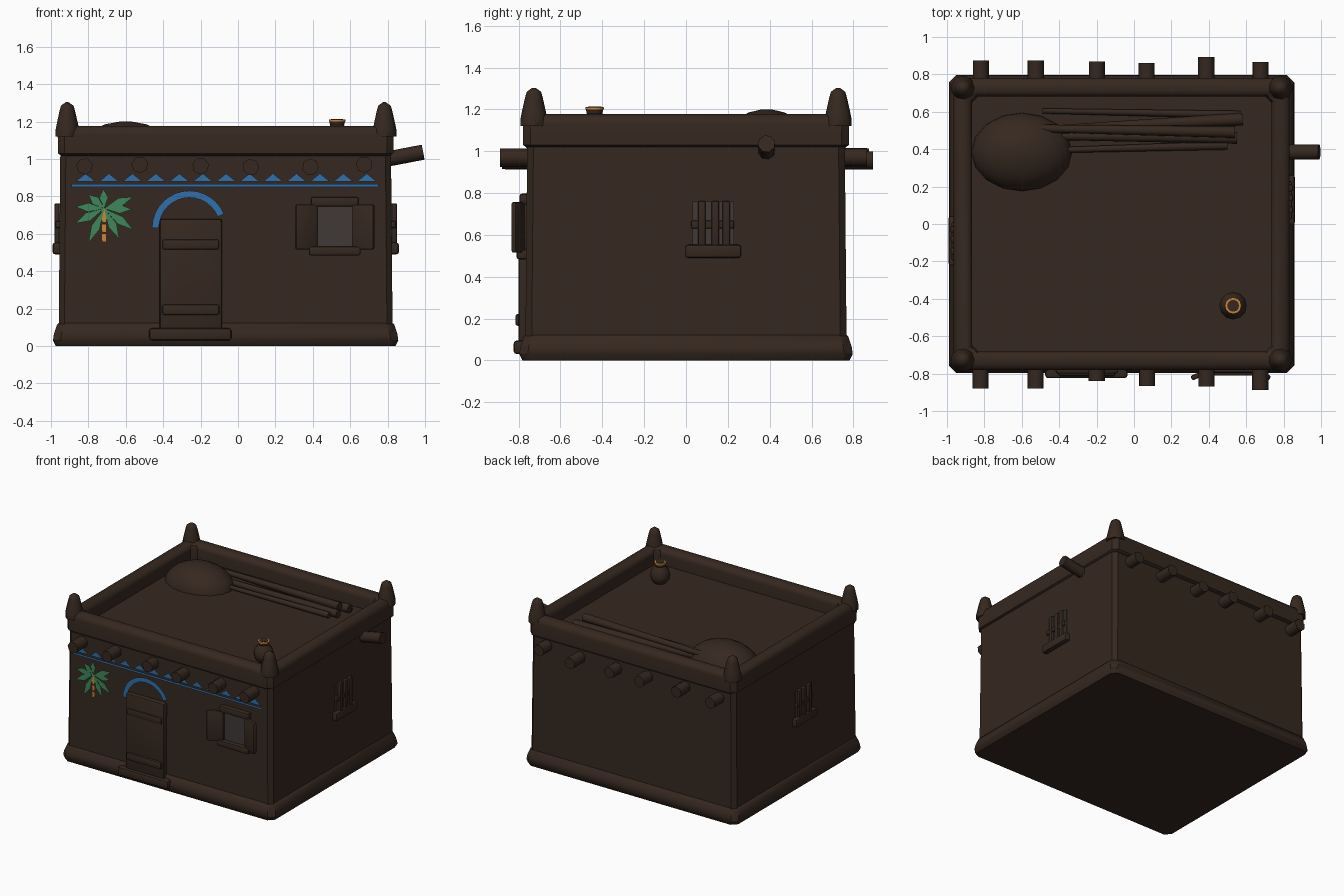
import bpy, bmesh, math, random
from mathutils import Vector, Matrix

if "Cube" in bpy.data.objects:
    bpy.data.objects.remove(bpy.data.objects["Cube"])

random.seed(4)
CX = -0.066  # centre of the house in x


def material(name, r, g, b):
    m = bpy.data.materials.new(name)
    m.diffuse_color = (r, g, b, 1)
    m.use_nodes = True
    m.node_tree.nodes["Principled BSDF"].inputs["Base Color"].default_value = m.diffuse_color
    return m


MUD = material("mud", 0.036, 0.021, 0.014)
BLUE = material("blue_paint", 0.03, 0.16, 0.40)
GREEN = material("green_paint", 0.05, 0.24, 0.10)
ORANGE = material("orange_paint", 0.60, 0.24, 0.04)
PANE = material("pane", 0.05, 0.04, 0.037)


def finish(name, bm, mat=MUD, recalc=True, angle=40):
    if recalc:
        bmesh.ops.recalc_face_normals(bm, faces=bm.faces)
    me = bpy.data.meshes.new(name)
    bm.to_mesh(me)
    bm.free()
    me.materials.append(mat)
    me.shade_smooth()
    me.set_sharp_from_angle(angle=math.radians(angle))
    ob = bpy.data.objects.new(name, me)
    bpy.context.collection.objects.link(ob)
    return ob


def skin(bm, loops, closed=False):
    n = len(loops[0])
    pairs = list(zip(loops, loops[1:])) + ([(loops[-1], loops[0])] if closed else [])
    for a, b in pairs:
        for i in range(n):
            j = (i + 1) % n
            bm.faces.new((a[i], a[j], b[j], b[i]))
    if not closed:
        bm.faces.new(loops[0])
        bm.faces.new(loops[-1])


def rect_loft(name, hx, hy, profile, cut, closed=False):
    """Rectangular loops with clipped corners, following (offset, z) points."""
    bm = bmesh.new()
    loops = []
    for d, z in profile:
        x, y, c = hx + d, hy + d, cut
        pts = [(x - c, -y), (x, -y + c), (x, y - c), (x - c, y),
               (-x + c, y), (-x, y - c), (-x, -y + c), (-x + c, -y)]
        loops.append([bm.verts.new((CX + px, py, z)) for px, py in pts])
    skin(bm, loops, closed)
    return finish(name, bm)


def lathe(name, x, y, profile, sides, mat=MUD, sx=1, sy=1):
    bm = bmesh.new()
    skin(bm, [[bm.verts.new((x + sx * r * math.cos(i * math.tau / sides),
                             y + sy * r * math.sin(i * math.tau / sides), z))
               for i in range(sides)] for r, z in profile])
    return finish(name, bm, mat)


def box(name, x0, x1, y0, y1, z0, z1, bevel=0.01, mat=MUD, spin=0):
    bm = bmesh.new()
    bmesh.ops.create_cube(bm, size=1)
    bmesh.ops.scale(bm, vec=(x1 - x0, y1 - y0, z1 - z0), verts=bm.verts)
    if bevel:
        bmesh.ops.bevel(bm, geom=bm.edges[:], offset=bevel, segments=2, profile=0.5, affect='EDGES')
    mid = Vector(((x0 + x1) / 2, (y0 + y1) / 2, (z0 + z1) / 2))
    bm.transform(Matrix.Translation(mid) @ Matrix.Rotation(spin, 4, 'Z'))
    return finish(name, bm, mat)


def pole(name, a, b, r0, r1, sides=7):
    a, b = Vector(a), Vector(b)
    bm = bmesh.new()
    bmesh.ops.create_cone(bm, cap_ends=True, segments=sides, radius1=r0, radius2=r1, depth=(b - a).length)
    rot = (b - a).to_track_quat('Z', 'Y').to_matrix().to_4x4()
    bm.transform(Matrix.Translation((a + b) / 2) @ rot @ Matrix.Rotation(random.random() * 6, 4, 'Z'))
    return finish(name, bm, angle=60)


def paint(name, polys, mat, y=-0.773):
    """Flat painted shapes on the front wall."""
    bm = bmesh.new()
    for p in polys:
        f = bm.faces.new([bm.verts.new((x, y, z)) for x, z in p])
        f.normal_update()
        if f.normal.y > 0:
            f.normal_flip()
    return finish(name, bm, mat, recalc=False)


# House shell: walls with roof deck, plinth, parapet ring
rect_loft("walls", 0.893, 0.768, [(0, 0.03), (-0.009, 1.05)], 0.03)
rect_loft("plinth", 0.923, 0.797,
          [(-0.015, 0), (0, 0.03), (-0.005, 0.065), (-0.022, 0.115), (-0.04, 0.13)], 0.04)
rect_loft("parapet", 0.898, 0.78,
          [(-0.02, 1.015), (-0.002, 1.03), (0, 1.13), (-0.008, 1.16), (-0.03, 1.177),
           (-0.07, 1.177), (-0.09, 1.16), (-0.097, 1.13), (-0.097, 1.03)], 0.035, closed=True)

# Corner pinnacles
for sx in (-1, 1):
    for sy in (-1, 1):
        lathe("pinnacle", CX + sx * 0.848, sy * 0.727,
              [(0.066, 1.12), (0.066, 1.15), (0.058, 1.19), (0.042, 1.26), (0.034, 1.285), (0.008, 1.303)], 9)

# Roof beam ends, front and back
for x, z, yf, yb in [(-0.82, 0.96, -0.88, 0.875), (-0.525, 0.968, -0.88, 0.875), (-0.2, 0.962, -0.84, 0.87),
                     (0.068, 0.956, -0.865, 0.86), (0.387, 0.957, -0.868, 0.893), (0.675, 0.97, -0.888, 0.865)]:
    pole("front_beam", (x, -0.72, z), (x, yf, z), 0.045, 0.045)
    pole("back_beam", (x, 0.72, z), (x, yb, z), 0.045, 0.045)

# Drain spout on the right
pole("spout", (0.76, 0.385, 0.992), (0.99, 0.385, 1.036), 0.042, 0.042, 8)

# Door with two battens and a step
box("door", -0.42, -0.085, -0.8, -0.74, 0.06, 0.68, 0.015)
box("lower_batten", -0.405, -0.1, -0.816, -0.78, 0.165, 0.222, 0.012)
box("upper_batten", -0.405, -0.1, -0.811, -0.78, 0.515, 0.57, 0.012)
box("door_step", -0.475, -0.035, -0.824, -0.74, 0.03, 0.095, 0.015)

# Front window with open shutters
box("front_pane", 0.41, 0.625, -0.776, -0.74, 0.52, 0.76, 0, PANE)
box("front_lintel", 0.39, 0.645, -0.796, -0.74, 0.745, 0.797, 0.012)
box("front_sill", 0.38, 0.655, -0.81, -0.74, 0.483, 0.532, 0.012)
for s in (-1, 1):
    c = 0.517 + s * 0.155
    box("shutter", c - 0.06, c + 0.06, -0.815, -0.788, 0.515, 0.757, 0.01, spin=-s * 0.4)
    j = 0.517 + s * 0.105
    box("front_jamb", j - 0.013, j + 0.013, -0.79, -0.74, 0.52, 0.76, 0.005)

# Barred side windows
for s, wall, y in ((1, 0.824, 0.13), (-1, -0.955, -0.09)):
    def side_box(name, y0, y1, out, z0, z1, bevel, mat=MUD):
        xs = sorted((wall - s * 0.04, wall + s * out))
        box(name, xs[0], xs[1], y + y0, y + y1, z0, z1, bevel, mat)
    side_box("side_pane", -0.1, 0.1, 0.006, 0.54, 0.76, 0, PANE)
    side_box("side_sill", -0.133, 0.133, 0.036, 0.49, 0.553, 0.012)
    side_box("side_crossbar", -0.105, 0.1, 0.02, 0.63, 0.668, 0.007)
    for dy in (-0.054, 0.01, 0.062):
        side_box("side_bar", dy - 0.018, dy + 0.018, 0.026, 0.535, 0.762, 0.007)

# Painted frieze: band and triangles
paint("frieze_band", [[(-0.89, 0.85), (0.75, 0.85), (0.75, 0.866), (-0.89, 0.866)]], BLUE)
tri = [-0.815 + 0.1253 * i for i in range(13)]
paint("frieze_triangles", [[(x - 0.054, 0.878), (x + 0.054, 0.878), (x, 0.922)] for x in tri], BLUE)

# Painted arch over the door
ang = [math.radians(22 + 158 * i / 14) for i in range(15)]
ring = [[(-0.26 + r * math.cos(a), 0.63 + r * math.sin(a)) for a in ang] for r in (0.163, 0.2)]
paint("door_arch", [[ring[0][i], ring[1][i], ring[1][i + 1], ring[0][i + 1]] for i in range(14)], BLUE)

# Painted palm: trunk segments and leaves
paint("palm_trunk", [[(-0.728, z), (-0.704, z), (-0.702, z + 0.045), (-0.73, z + 0.045)]
                     for z in (0.555, 0.607, 0.659, 0.69)], ORANGE, -0.774)
leaves = []
px, pz = -0.715, 0.735
for tx, tz in [(-0.72, 0.84), (-0.8, 0.81), (-0.87, 0.745), (-0.87, 0.655),
               (-0.8, 0.55), (-0.56, 0.797), (-0.565, 0.73), (-0.56, 0.62), (-0.635, 0.572)]:
    dx, dz = tx - px, tz - pz
    k = 0.024 / math.hypot(dx, dz)
    mx, mz = px + dx * 0.55, pz + dz * 0.55
    leaves.append([(px, pz), (mx - dz * k, mz + dx * k), (tx, tz), (mx + dz * k, mz - dx * k)])
paint("palm_leaves", leaves, GREEN, -0.776)

# Roof clutter: heap, poles, water jar
lathe("heap", -0.6, 0.385, [(0.27, 1.04), (0.265, 1.07), (0.235, 1.115), (0.18, 1.155), (0.11, 1.185), (0.03, 1.2)],
      16, sx=1, sy=0.78)
for a, b, r in [((-0.49, 0.605, 1.07), (0.57, 0.585, 1.07), 0.022), ((-0.5, 0.5, 1.085), (0.58, 0.56, 1.09), 0.035),
                ((-0.5, 0.51, 1.12), (0.54, 0.49, 1.125), 0.033), ((-0.45, 0.47, 1.075), (0.55, 0.46, 1.08), 0.032),
                ((-0.4, 0.395, 1.075), (0.5, 0.42, 1.07), 0.024)]:
    pole("roof_pole", a, b, r * 0.65, r)
lathe("water_jar", 0.53, -0.437, [(0.04, 1.045), (0.066, 1.075), (0.073, 1.11), (0.062, 1.15), (0.037, 1.18),
                                  (0.043, 1.205)], 12)
lathe("jar_rim", 0.53, -0.437, [(0.044, 1.2), (0.044, 1.21), (0.036, 1.211)], 12, ORANGE)
lathe("jar_mouth", 0.53, -0.437, [(0.032, 1.205), (0.032, 1.213)], 12)
